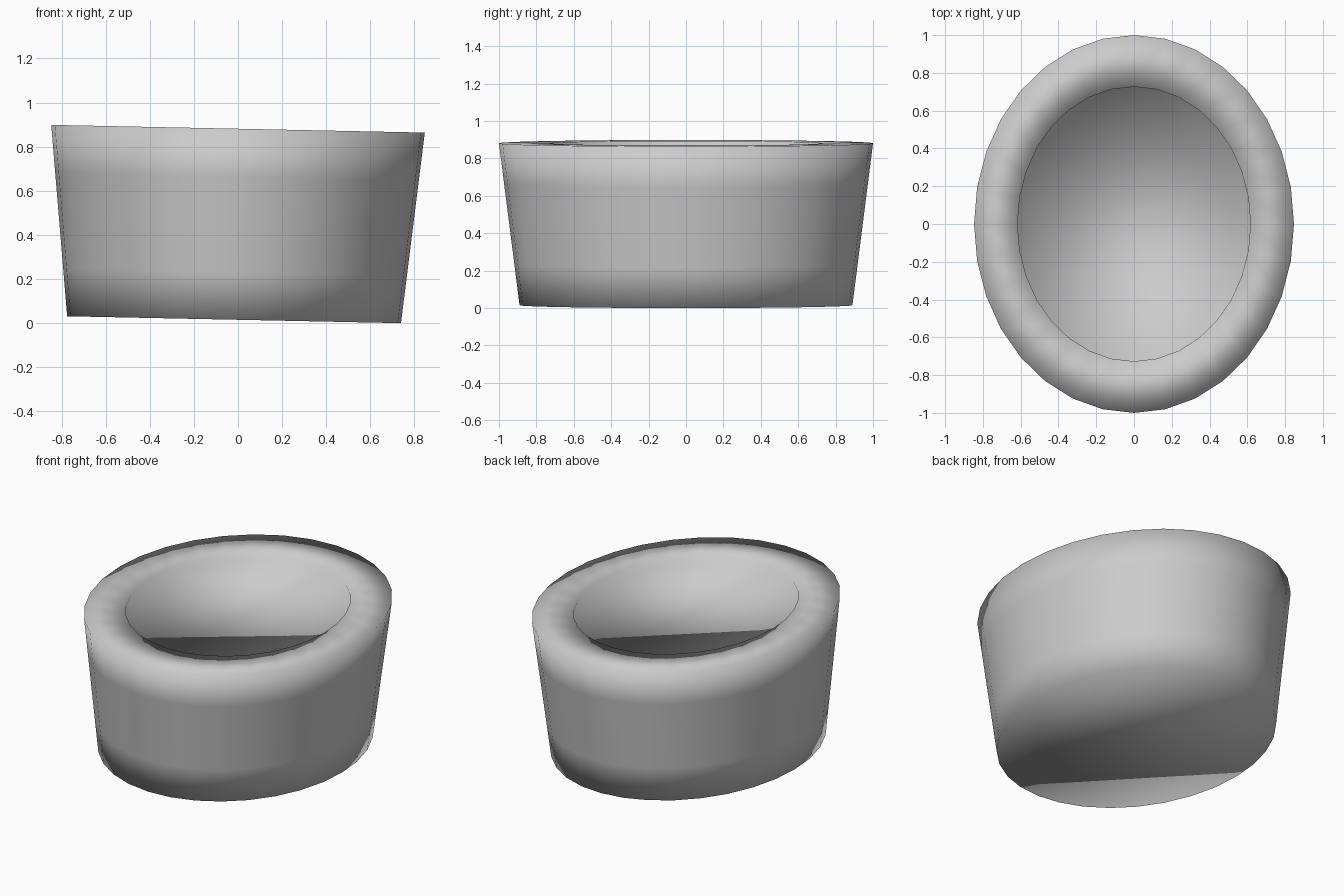
import bpy, bmesh, math
from mathutils import Matrix

if "Cube" in bpy.data.objects:
    bpy.data.objects.remove(bpy.data.objects["Cube"])

SIDES = 32
RIM_H, DEPTH = 0.866, 0.05
BASE, RIM, INNER = (0.757, 0.89), (0.847, 1.0), (0.617, 0.727)


def ring(bm, radii, z):
    """One oval loop of vertices."""
    return [bm.verts.new((radii[0] * math.cos(a), radii[1] * math.sin(a), z))
            for a in (2 * math.pi * i / SIDES for i in range(SIDES))]


bm = bmesh.new()

# tapered outer wall, then rim, then the shallow recess
loops = []
for t in (0, 0.25, 0.75, 1):
    radii = [b + (r - b) * t for b, r in zip(BASE, RIM)]
    loops.append(ring(bm, radii, RIM_H * t))
loops.append(ring(bm, INNER, RIM_H))
loops.append(ring(bm, INNER, RIM_H - DEPTH))

for low, high in zip(loops, loops[1:]):
    for i in range(SIDES):
        j = (i + 1) % SIDES
        bm.faces.new((low[i], low[j], high[j], high[i]))

# underside and recess floor
bm.faces.new(loops[0][::-1])
bm.faces.new(loops[-1])

for f in bm.faces:
    f.smooth = True

# slight lean, with the lowest point on the ground and the rim centred
bm.transform(Matrix.Rotation(math.radians(1.18), 4, 'Y'))
xs = [v.co.x for v in bm.verts]
lowest = min(v.co.z for v in bm.verts)
bmesh.ops.translate(bm, verts=bm.verts,
                    vec=(-(min(xs) + max(xs)) / 2, 0, -lowest))

mesh = bpy.data.meshes.new("oval_cup")
bm.to_mesh(mesh)
bm.free()
bpy.context.collection.objects.link(bpy.data.objects.new("oval_cup", mesh))
